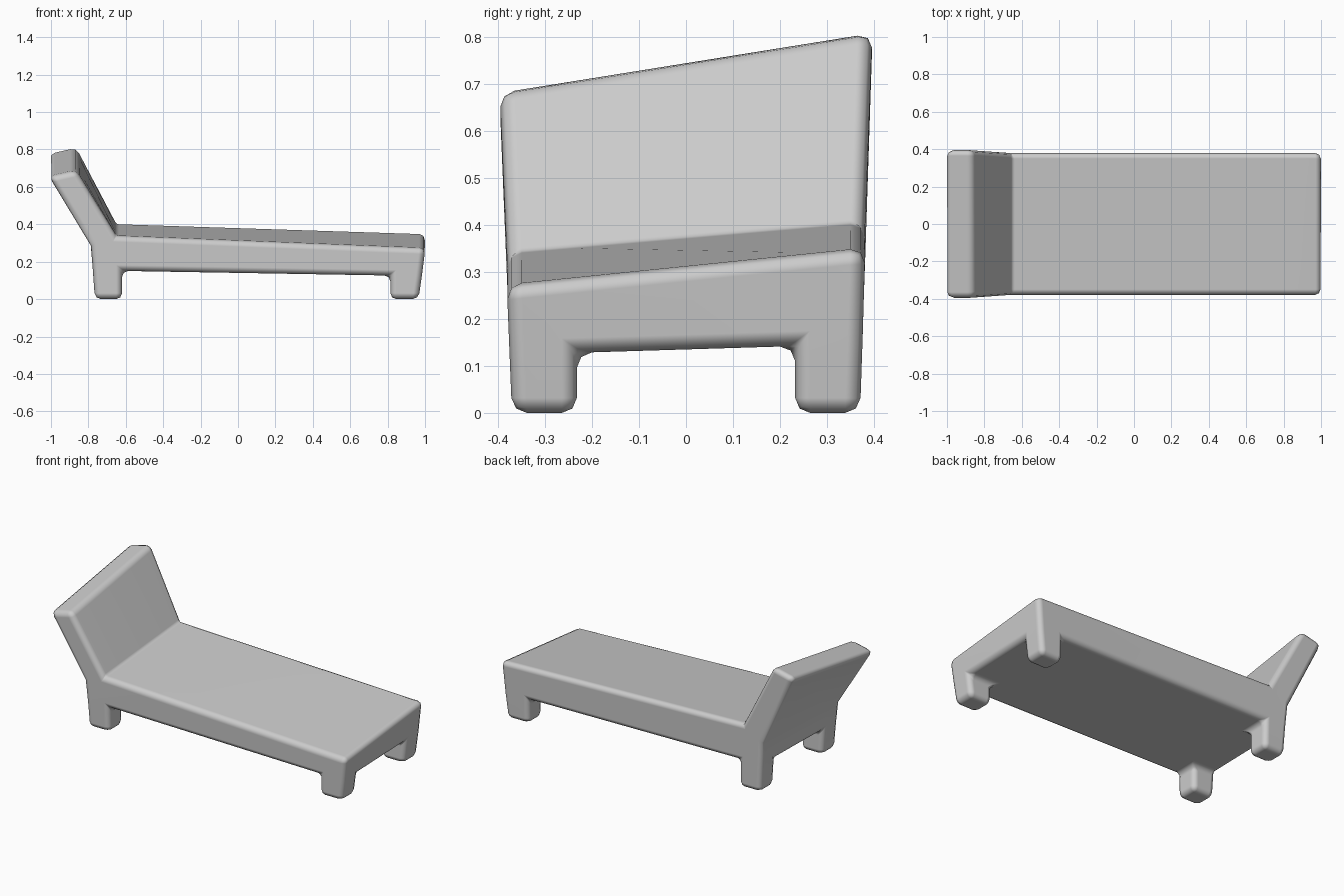
import bpy, bmesh, math

if "Cube" in bpy.data.objects:
    bpy.data.objects.remove(bpy.data.objects["Cube"])

# Side profile stations: (x, z at y-, z at y+) for each level, left to right
LEVELS = [
    [(-0.765, 0, 0), (-0.62, 0, 0), (0.815, 0, 0), (0.965, 0, 0)],                    # feet
    [(-0.776, 0.153, 0.167), (-0.62, 0.15, 0.166),
     (0.815, 0.125, 0.148), (0.983, 0.123, 0.146)],                                   # underside
    [(-0.787, 0.285, 0.31), (-0.65, 0.338, 0.403),
     (0.815, 0.279, 0.356), (1.002, 0.272, 0.35)],                                    # seat
    [(-1.012, 0.653, 0.78), (-0.865, 0.687, 0.814)],                                  # backrest top
]
HALF_WIDTH = [0.37, 0.375, 0.381, 0.396]
LEG_INNER_Y = 0.232


def point(i, j, k):
    x, z0, z1 = LEVELS[k][i]
    w = HALF_WIDTH[k]
    y = (-w, -LEG_INNER_Y, LEG_INNER_Y, w)[j]
    return x, y, z0 + (z1 - z0) * (y + w) / (2 * w)


# Solid cells: four corner legs, full seat slab, backrest over the left column
cells = {(i, j, 0) for i in (0, 2) for j in (0, 2)}
cells |= {(i, j, 1) for i in range(3) for j in range(3)}
cells |= {(0, j, 2) for j in range(3)}

bm = bmesh.new()
verts = {}


def vert(key):
    if key not in verts:
        verts[key] = bm.verts.new(point(*key))
    return verts[key]


# Skin only the faces between a solid cell and empty space
for c in cells:
    for axis in range(3):
        for side in (0, 1):
            n = list(c)
            n[axis] += 2 * side - 1
            if tuple(n) in cells:
                continue
            a, b = [t for t in range(3) if t != axis]
            quad = []
            for da, db in ((0, 0), (1, 0), (1, 1), (0, 1)):
                p = list(c)
                p[axis] += side
                p[a] += da
                p[b] += db
                quad.append(vert(tuple(p)))
            bm.faces.new(quad)
bmesh.ops.recalc_face_normals(bm, faces=bm.faces)

# Round every real corner, with a tighter crease where seat meets backrest
crease = {verts[1, j, 2] for j in range(4)}
weight = bm.edges.layers.float.new("bevel_weight_edge")
for e in bm.edges:
    if e.calc_face_angle() > math.radians(35):
        e[weight] = 0.4 if set(e.verts) <= crease else 1.0
for f in bm.faces:
    f.smooth = True

mesh = bpy.data.meshes.new("chaise_lounge")
bm.to_mesh(mesh)
bm.free()
chaise = bpy.data.objects.new("chaise_lounge", mesh)
bpy.context.collection.objects.link(chaise)

bevel = chaise.modifiers.new("rounded_edges", 'BEVEL')
bevel.limit_method = 'WEIGHT'
bevel.width = 0.032
bevel.segments = 2
bevel.harden_normals = True
